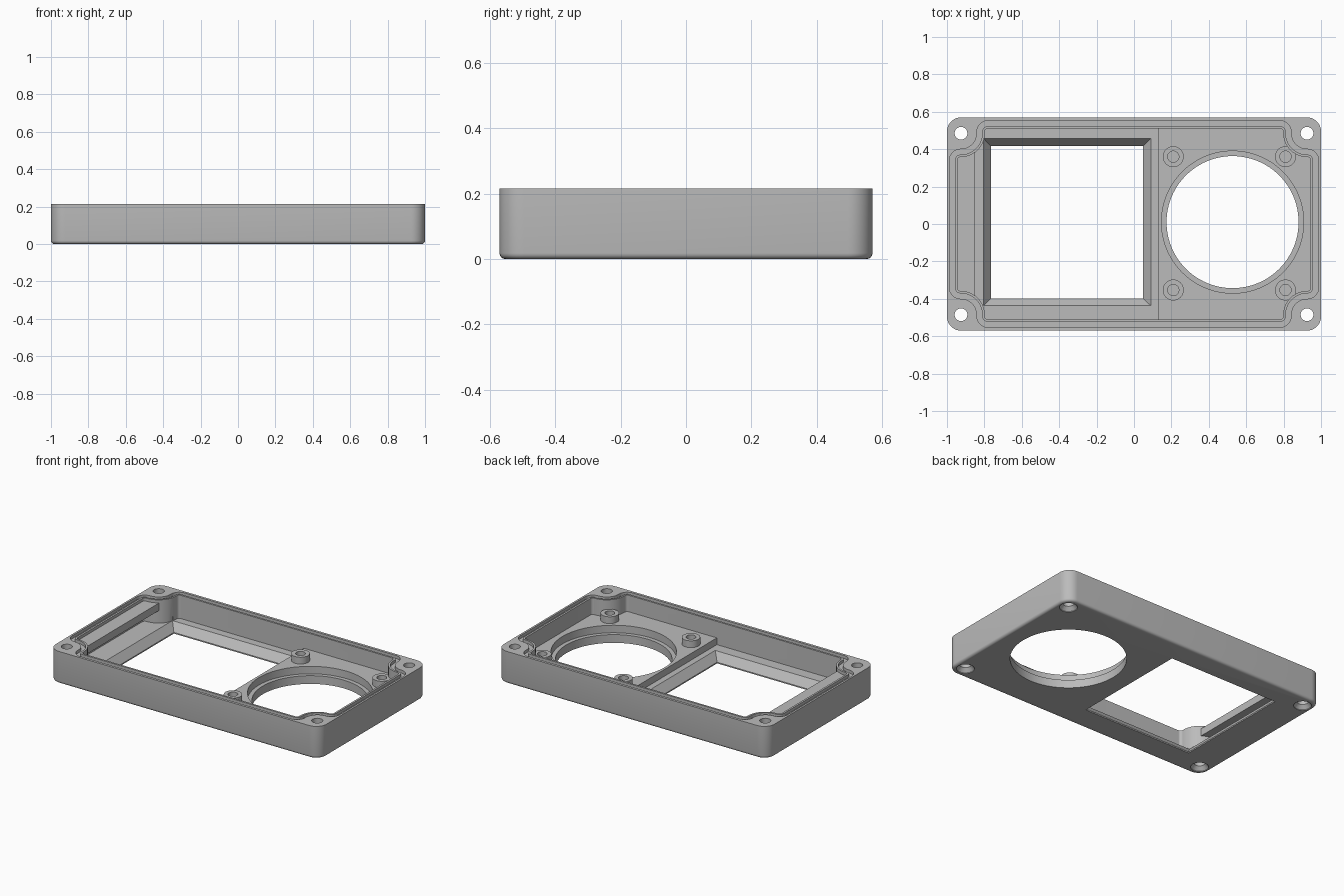
import bpy, bmesh
from math import sin, cos, pi, radians
from mathutils import Vector

if "Cube" in bpy.data.objects:
    bpy.data.objects.remove(bpy.data.objects["Cube"])

grey = bpy.data.materials.new("plain_grey")
grey.use_nodes = True
colour = (0.5, 0.5, 0.5, 1)
grey.diffuse_color = colour
grey.node_tree.nodes["Principled BSDF"].inputs["Base Color"].default_value = colour

HEIGHT = 0.215
SCREW = (0.925, 0.485)
MIRRORS = [(1, 1), (-1, 1), (-1, -1), (1, -1)]


def fillet(corners, radii, steps=10):
    """Round every right-angled corner of a closed outline."""
    points = []
    for i, (c, r) in enumerate(zip(corners, radii)):
        p = Vector(c)
        u = (Vector(corners[i - 1]) - p).normalized()
        v = (Vector(corners[(i + 1) % len(corners)]) - p).normalized()
        centre = p + r * (u + v)
        for k in range(steps + 1):
            t = k / steps * pi / 2
            points.append(centre - r * (v * cos(t) + u * sin(t)))
    return points


def rounded_rect(x, y, r):
    return fillet([(sx * x, sy * y) for sx, sy in MIRRORS], [r] * 4)


def notched(d):
    """Inner outline, inset by d, stepping around the four screw bosses."""
    x, y = 0.987 - d, 0.553 - d
    nx, ny = SCREW[0] - 0.085 - d, SCREW[1] - 0.085 - d
    quarter = [(x, ny), (nx, ny), (nx, y)]
    corners, radii = [], []
    for sx, sy in MIRRORS:
        part = [(sx * a, sy * b) for a, b in quarter]
        corners += part if sx * sy > 0 else part[::-1]
        radii += [0.06 - d, 0.085 + d, 0.06 - d]
    return fillet(corners, radii)


def circle(cx, cy, r, n=64):
    return [(cx + r * cos(2 * pi * i / n), cy + r * sin(2 * pi * i / n)) for i in range(n)]


def rect(x0, x1, y0, y1):
    return [(x0, y0), (x1, y0), (x1, y1), (x0, y1)]


def loft(name, layers, ring=False):
    """Skin a stack of (outline, z) layers, capped or closed into a ring."""
    bm = bmesh.new()
    loops = [[bm.verts.new((p[0], p[1], z)) for p in pts] for pts, z in layers]
    pairs = list(zip(loops, loops[1:]))
    if ring:
        pairs.append((loops[-1], loops[0]))
    else:
        bm.faces.new(loops[0][::-1])
        bm.faces.new(loops[-1])
    for a, b in pairs:
        for i in range(len(a)):
            j = (i + 1) % len(a)
            bm.faces.new((a[i], a[j], b[j], b[i]))
    bmesh.ops.recalc_face_normals(bm, faces=bm.faces)
    mesh = bpy.data.meshes.new(name)
    bm.to_mesh(mesh)
    bm.free()
    mesh.materials.append(grey)
    obj = bpy.data.objects.new(name, mesh)
    bpy.context.collection.objects.link(obj)
    return obj


def prism(name, outline, z0, z1):
    return loft(name, [(outline, z0), (outline, z1)])


# Outer body with a small rounded bottom edge
R = 0.018
layers = []
for k in range(5):
    a = k / 4 * pi / 2
    inset = R * (1 - sin(a))
    layers.append((rounded_rect(1 - inset, 0.57 - inset, 0.075 - inset), R * (1 - cos(a))))
body = loft("lid_body", layers + [(rounded_rect(1, 0.57, 0.075), HEIGHT)])


def combine(tool, operation):
    mod = body.modifiers.new(operation, "BOOLEAN")
    mod.operation = operation
    mod.solver = "EXACT"
    mod.object = tool
    bpy.context.view_layer.objects.active = body
    bpy.ops.object.modifier_apply(modifier=mod.name)
    bpy.data.objects.remove(tool)


def cut(tool):
    combine(tool, "DIFFERENCE")


def add(tool):
    combine(tool, "UNION")


# Hollow interior and the seal groove in the rim
cut(prism("cavity", notched(0.042), 0.06, 0.3))
outer, inner = notched(0), notched(0.029)
cut(loft("groove", [(outer, 0.195), (outer, 0.3), (inner, 0.3), (inner, 0.195)], ring=True))

# Raised floor around the round opening, and the retaining shelf
add(prism("raised_floor", rect(0.13, 0.96, -0.53, 0.53), 0.04, 0.105))
add(prism("shelf", rect(-0.965, -0.85, -0.4, 0.4), 0.145, 0.195))

# Round opening with a shallow seat
cut(prism("seat", circle(0.527, 0.01, 0.38, 96), 0.055, 0.18))
cut(prism("round_opening", circle(0.527, 0.01, 0.353, 96), -0.1, 0.18))

# Rectangular window with sloping sides
wide, narrow = rect(-0.805, 0.09, -0.437, 0.458), rect(-0.765, 0.048, -0.397, 0.416)
cut(loft("window", [(narrow, -0.1), (narrow, 0.008), (wide, 0.06), (wide, 0.09)]))

# Standoffs with blind holes
for x in (0.21, 0.81):
    for y in (-0.353, 0.36):
        add(prism("standoff", circle(x, y, 0.056, 32), 0.08, 0.15))
        cut(prism("standoff_hole", circle(x, y, 0.03, 32), 0.09, 0.3))

# Countersunk corner screw holes
for sx, sy in MIRRORS:
    x, y = sx * SCREW[0], sy * SCREW[1]
    small, large = circle(x, y, 0.034, 32), circle(x, y, 0.055, 32)
    cut(loft("screw_hole", [(large, -0.05), (large, 0.004), (small, 0.028), (small, 0.3)]))

bpy.ops.object.select_all(action="DESELECT")
body.select_set(True)
bpy.context.view_layer.objects.active = body
bpy.ops.object.shade_smooth_by_angle(angle=radians(28))
